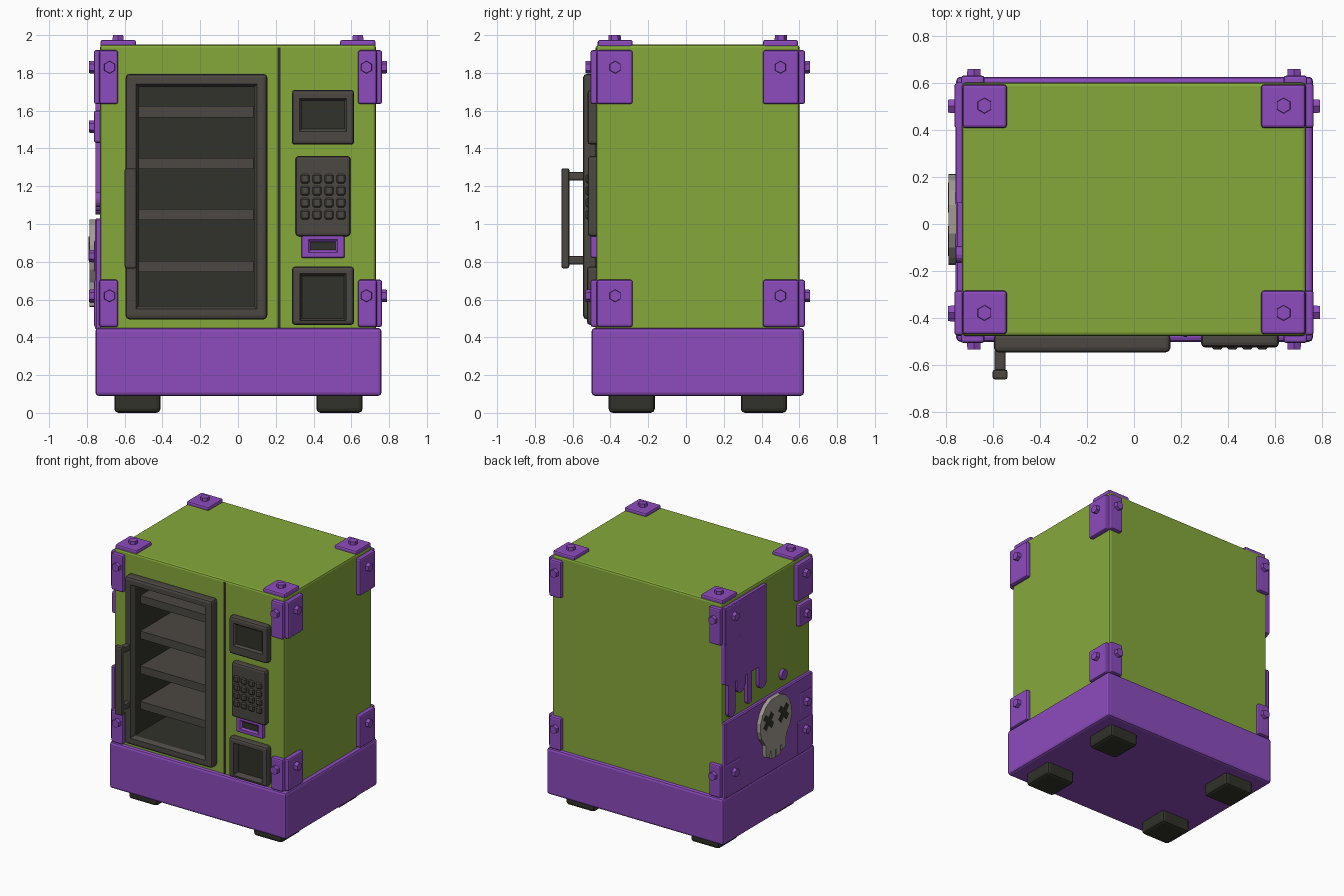
import bpy, bmesh, math
from mathutils import Vector, Matrix

if "Cube" in bpy.data.objects:
    bpy.data.objects.remove(bpy.data.objects["Cube"])


def material(name, rgb):
    m = bpy.data.materials.new(name)
    m.diffuse_color = (*rgb, 1)
    m.use_nodes = True
    m.node_tree.nodes["Principled BSDF"].inputs["Base Color"].default_value = m.diffuse_color
    return m


GREEN = material("green paint", (0.238, 0.397, 0.044))
PURPLE = material("purple paint", (0.262, 0.072, 0.503))
GREY = material("dark grey", (0.072, 0.065, 0.056))
BLACK = material("near black", (0.032, 0.032, 0.024))
BONE = material("pale grey", (0.36, 0.33, 0.29))


def finish(name, bm, *mats):
    me = bpy.data.meshes.new(name)
    bm.to_mesh(me)
    bm.free()
    for m in mats:
        me.materials.append(m)
    ob = bpy.data.objects.new(name, me)
    bpy.context.collection.objects.link(ob)
    return ob


def add_box(bm, b, bevel=0.012, seg=2):
    x0, x1, y0, y1, z0, z1 = b
    mat = Matrix.Translation(((x0 + x1) / 2, (y0 + y1) / 2, (z0 + z1) / 2)) @ \
        Matrix.Diagonal((x1 - x0, y1 - y0, z1 - z0, 1))
    vs = bmesh.ops.create_cube(bm, size=1, matrix=mat)["verts"]
    if bevel:
        edges = list({e for v in vs for e in v.link_edges})
        bmesh.ops.bevel(bm, geom=edges, offset=bevel, segments=seg, profile=0.5, affect='EDGES')


def boxes(name, mat, items, bevel=0.012, seg=2):
    bm = bmesh.new()
    for b in items:
        add_box(bm, b, bevel, seg)
    return finish(name, bm, mat)


def largest(bm, direction):
    d = Vector(direction)
    bm.normal_update()
    return max((f for f in bm.faces if f.normal.dot(d) > 0.99), key=lambda f: f.calc_area())


def inner(bm, f, rect, y):
    """Inset a front face and move the inner face to an exact rectangle at depth y."""
    bmesh.ops.inset_region(bm, faces=[f], thickness=0.004)
    c = f.calc_center_median()
    for v in f.verts:
        v.co = (rect[0] if v.co.x < c.x else rect[1], y, rect[2] if v.co.z < c.z else rect[3])


def recessed(name, mat, b, rect, depth, bevel=0.018):
    bm = bmesh.new()
    add_box(bm, b, bevel)
    f = largest(bm, (0, -1, 0))
    inner(bm, f, rect, b[2])
    s = 0.012
    inner(bm, f, (rect[0] + s, rect[1] - s, rect[2] + s, rect[3] - s), b[2] + depth)
    f.material_index = 1
    return finish(name, bm, mat, BLACK)


def prism(bm, pts, x0, x1):
    """Extrude a (y, z) outline along x."""
    f = bm.faces.new([bm.verts.new((x0, y, z)) for y, z in pts])
    r = bmesh.ops.extrude_face_region(bm, geom=[f])
    bmesh.ops.translate(bm, vec=(x1 - x0, 0, 0), verts=[v for v in r["geom"] if isinstance(v, bmesh.types.BMVert)])
    bmesh.ops.recalc_face_normals(bm, faces=bm.faces[:])


def bolts(name, items, r=0.035):
    """Hex bolts from (position of the head's outer end, outward normal)."""
    bm = bmesh.new()
    for p, n in items:
        n, p = Vector(n), Vector(p)
        e2 = Vector((0, 1, 0)) if abs(n.z) > 0.5 else Vector((0, 0, 1))
        rot = Matrix((e2.cross(n), e2, n)).transposed().to_4x4()
        bmesh.ops.create_cone(bm, cap_ends=True, segments=6, radius1=r, radius2=r * 0.9, depth=0.05,
                              matrix=Matrix.Translation(p - n * 0.025) @ rot)
    return finish(name, bm, PURPLE)


# Cabinet with an opening behind the door
bm = bmesh.new()
add_box(bm, (-0.73, 0.73, -0.475, 0.60, 0.42, 1.95), 0.015)
front = largest(bm, (0, -1, 0))
inner(bm, front, (-0.56, 0.12, 0.53, 1.76), -0.475)
bmesh.ops.delete(bm, geom=[front], context='FACES')
finish("cabinet", bm, GREEN)

# Base and feet
boxes("base", PURPLE, [(-0.755, 0.76, -0.50, 0.625, 0.09, 0.45)], 0.018)
boxes("feet", BLACK, [(x, x + 0.245, y, y + 0.245, 0, 0.12)
                      for x in (-0.655, 0.415) for y in (-0.41, 0.29)], 0.022)

# Door frame with deep display cavity
bm = bmesh.new()
add_box(bm, (-0.595, 0.155, -0.545, -0.465, 0.495, 1.795), 0.02)
bmesh.ops.delete(bm, geom=[largest(bm, (0, 1, 0))], context='FACES')
f = largest(bm, (0, -1, 0))
inner(bm, f, (-0.54, 0.10, 0.55, 1.74), -0.545)
inner(bm, f, (-0.525, 0.085, 0.565, 1.725), -0.515)
old = set(bm.faces)
inner(bm, f, (-0.524, 0.084, 0.566, 1.724), 0.03)
for g in bm.faces:
    if g not in old or g is f:
        g.material_index = 1
finish("door_frame", bm, GREY, BLACK)
boxes("shelves", GREY, [(-0.523, 0.083, -0.45, 0.028, z - 0.03, z + 0.03)
                        for z in (1.595, 1.32, 1.05, 0.775)], 0)

# Door handle
boxes("door_handle", GREY, [(-0.60, -0.537, -0.66, -0.618, 0.765, 1.295),
                            (-0.592, -0.545, -0.63, -0.53, 1.23, 1.275),
                            (-0.592, -0.545, -0.63, -0.53, 0.785, 0.83)], 0.01)

# Seam between door and controls
boxes("front_seam", BLACK, [(0.21, 0.224, -0.479, -0.47, 0.45, 1.935)], 0)

# Control column
recessed("screen", GREY, (0.285, 0.615, -0.522, -0.46, 1.42, 1.71), (0.325, 0.575, 1.49, 1.665), 0.015)
boxes("keypad", GREY, [(0.305, 0.595, -0.52, -0.46, 0.935, 1.36)], 0.016)
boxes("keys", GREY, [(0.33 + 0.0635 * i, 0.378 + 0.0635 * i, -0.532, -0.51, 1.025 + 0.0635 * j, 1.073 + 0.0635 * j)
                     for i in range(4) for j in range(4)], 0.008, 1)
recessed("card_reader", PURPLE, (0.335, 0.565, -0.505, -0.46, 0.82, 0.95), (0.372, 0.528, 0.85, 0.918), 0.012, 0.01)
recessed("return_tray", GREY, (0.285, 0.615, -0.525, -0.46, 0.465, 0.775), (0.327, 0.573, 0.488, 0.737), 0.045)

# Corner brackets and their bolts
plates, heads = [], []
CY = 0.0625
for sx in (-1, 1):
    for sy in (-1, 1):
        def span(a, b, s, c=0):
            return tuple(sorted((c + s * a, c + s * b)))
        for z0, z1, zb in ((1.635, 1.92, 1.83), (0.455, 0.705, 0.62)):
            plates.append((*span(0.71, 0.763, sx), *span(0.345, 0.535, sy, CY), z0, z1))
            plates.append((*span(0.635, 0.735, sx), *span(0.52, 0.568, sy, CY), z0, z1))
            heads.append(((sx * 0.79, CY + sy * 0.4375, zb), (sx, 0, 0)))
            heads.append(((sx * 0.68, CY + sy * 0.595, zb), (0, sy, 0)))
        plates.append((*span(0.54, 0.728, sx), *span(0.345, 0.53, sy, CY), 1.935, 1.975))
        heads.append(((sx * 0.635, CY + sy * 0.44, 2.0), (0, 0, 1)))
# Extra small brackets on the left side
for z0, z1 in ((1.43, 1.60), (0.745, 0.915)):
    plates.append((-0.763, -0.72, -0.46, -0.31, z0, z1))
    heads.append(((-0.79, -0.385, (z0 + z1) / 2), (-1, 0, 0)))
boxes("corner_brackets", PURPLE, plates, 0.012)
bolts("bracket_bolts", heads)

# Left side: lower panel, dripping paint panel and droplet
boxes("left_lower_panel", PURPLE, [(-0.757, -0.72, -0.475, 0.60, 0.44, 1.03)], 0.008, 1)
outline = [(0.09, 1.92), (0.60, 1.92), (0.60, 1.33)]
for y0, y1, zb in ((0.47, 0.56, 1.05), (0.35, 0.455, 1.20), (0.27, 0.325, 1.07), (0.09, 0.185, 1.13)):
    c, r = (y0 + y1) / 2, (y1 - y0) / 2
    outline.append((y1, 1.31))
    outline += [(c + r * math.cos(a), zb + r - r * math.sin(a)) for a in [math.pi * k / 8 for k in range(9)]]
    if y0 > 0.1:
        outline.append((y0, 1.31))
bm = bmesh.new()
prism(bm, outline, -0.72, -0.755)
finish("drip_panel", bm, PURPLE)
bm = bmesh.new()
prism(bm, [(-0.13 + 0.036 * math.cos(k * math.pi / 8), 1.13 + 0.04 * math.sin(k * math.pi / 8))
           for k in range(16)], -0.72, -0.755)
finish("droplet", bm, PURPLE)

# Skull ornament
SY = 0.02
half = [(0.06, 1.025), (0.12, 0.995), (0.165, 0.945), (0.19, 0.885), (0.193, 0.82), (0.175, 0.76),
        (0.14, 0.71), (0.125, 0.69), (0.12, 0.60), (0.075, 0.585), (0.07, 0.63), (0.055, 0.63),
        (0.055, 0.565), (0.006, 0.56), (0.006, 0.62)]
bm = bmesh.new()
prism(bm, [(SY + y, z) for y, z in half] + [(SY - y, z) for y, z in reversed(half)], -0.74, -0.787)
finish("skull_plate", bm, BONE)
bm = bmesh.new()
for s in (-1, 1):
    for turn in (45, 135):
        a = math.radians(turn)
        u, w = Vector((math.cos(a), math.sin(a))), Vector((-math.sin(a), math.cos(a)))
        c = Vector((SY + s * 0.092, 0.87))
        prism(bm, [c + u * i * 0.068 + w * j * 0.022 for i, j in ((-1, -1), (1, -1), (1, 1), (-1, 1))],
              -0.784, -0.7905)
finish("skull_eyes", bm, BLACK)
